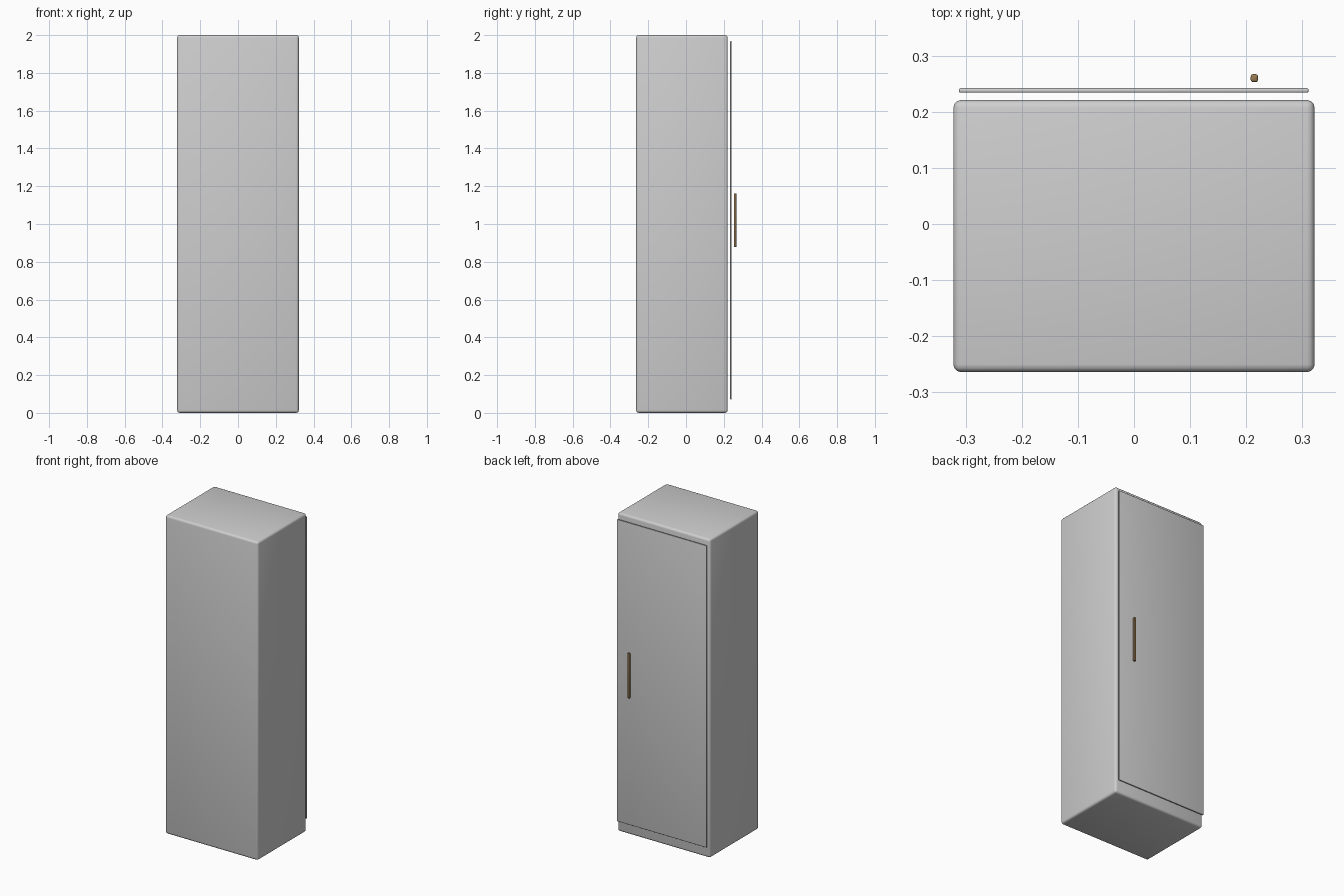
import bpy
import bmesh

if "Cube" in bpy.data.objects:
    bpy.data.objects.remove(bpy.data.objects["Cube"])


def material(name, rgb):
    m = bpy.data.materials.new(name)
    m.diffuse_color = (*rgb, 1.0)
    m.use_nodes = True
    m.node_tree.nodes["Principled BSDF"].inputs["Base Color"].default_value = m.diffuse_color
    return m


def rounded_box(name, lo, hi, radius, segments, mat):
    """Box between two corners with rounded edges, smooth shaded."""
    bm = bmesh.new()
    bmesh.ops.create_cube(bm, size=1.0)
    for v in bm.verts:
        v.co = [lo[i] + (v.co[i] + 0.5) * (hi[i] - lo[i]) for i in range(3)]
    bmesh.ops.bevel(bm, geom=bm.edges[:], offset=radius, segments=segments,
                    profile=0.5, affect='EDGES', clamp_overlap=True)
    for f in bm.faces:
        f.smooth = True
    mesh = bpy.data.meshes.new(name)
    bm.to_mesh(mesh)
    bm.free()
    mesh.materials.append(mat)
    obj = bpy.data.objects.new(name, mesh)
    bpy.context.collection.objects.link(obj)
    return obj


paint = material("light grey paint", (0.62, 0.62, 0.62))
brass = material("aged brass", (0.32, 0.20, 0.09))

# Cabinet body
rounded_box("cabinet_body", (-0.322, -0.264, 0.0), (0.322, 0.221, 2.0), 0.014, 3, paint)
# Door panel, standing slightly off the back face
rounded_box("door", (-0.312, 0.234, 0.072), (0.311, 0.242, 1.968), 0.003, 3, paint)
# Vertical bar handle
rounded_box("door_handle", (0.208, 0.253, 0.877), (0.221, 0.267, 1.162), 0.004, 3, brass)
